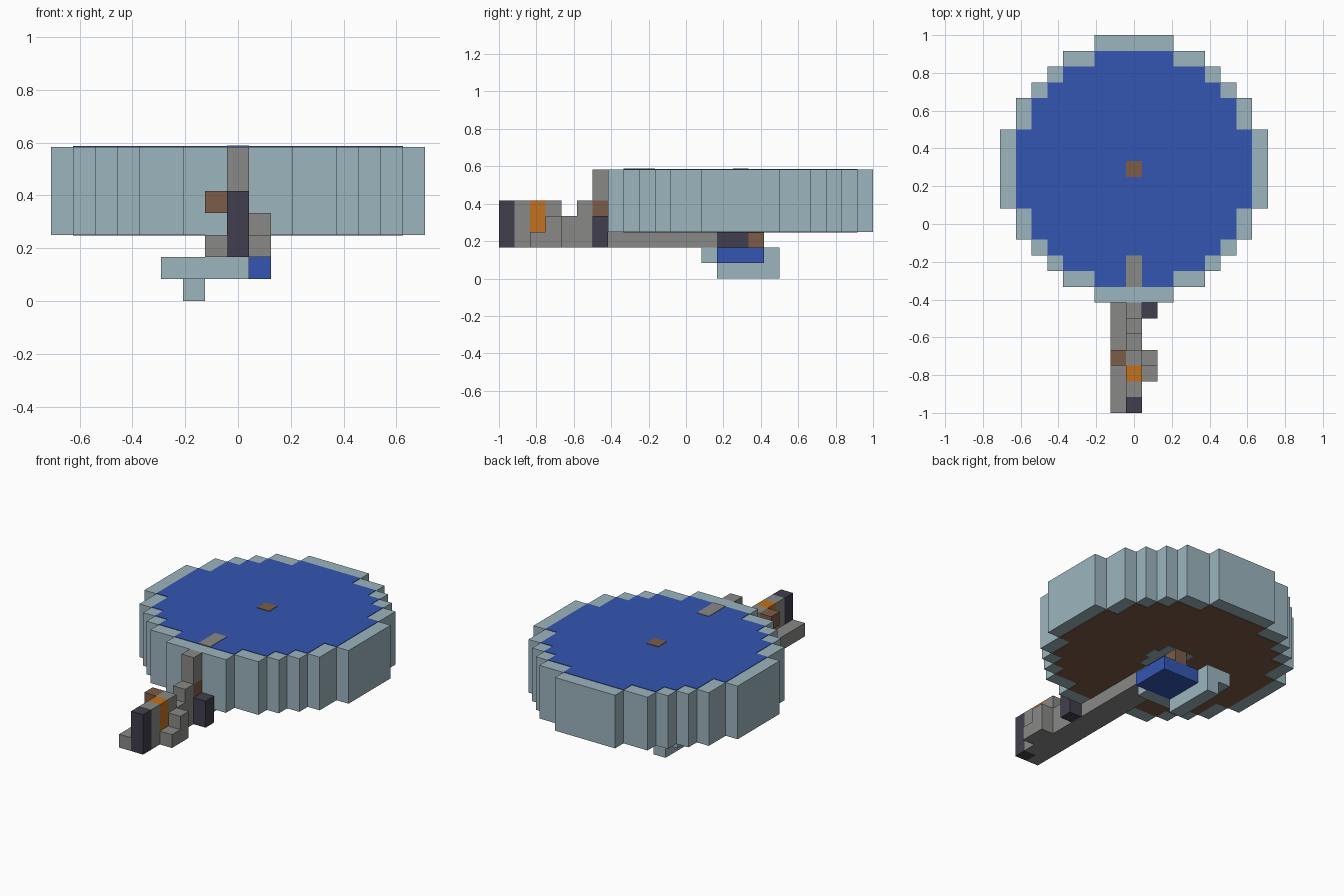
import bpy
import bmesh

cube = bpy.data.objects.get("Cube")
if cube:
    bpy.data.objects.remove(cube, do_unlink=True)

UNIT = 1 / 12          # edge of one block
CENTRE_ROW = 15        # block row at the middle of the drum
PLATE = 0.003          # thickness of painted plates


def make_material(name, rgb):
    """Flat material from display colour, converted to linear."""
    linear = [((c / 255 + 0.055) / 1.055) ** 2.4 for c in rgb]
    mat = bpy.data.materials.new(name)
    mat.use_nodes = True
    mat.diffuse_color = (*linear, 1)
    shader = mat.node_tree.nodes["Principled BSDF"]
    shader.inputs["Base Color"].default_value = (*linear, 1)
    shader.inputs["Roughness"].default_value = 0.9
    return mat


teal = make_material("pale teal", (156, 181, 190))
blue = make_material("water blue", (52, 86, 178))
grey = make_material("stone grey", (137, 137, 135))
dark = make_material("dark slate", (64, 63, 77))
brown = make_material("wood brown", (124, 92, 70))
orange = make_material("orange", (193, 113, 32))


def prism(name, mat, outline, bottom, top):
    """Extrude a flat outline (scene units) from bottom to top."""
    bm = bmesh.new()
    face = bm.faces.new([bm.verts.new((x, y, bottom)) for x, y in outline])
    result = bmesh.ops.extrude_face_region(bm, geom=[face])
    for item in result["geom"]:
        if isinstance(item, bmesh.types.BMVert):
            item.co.z = top
    bmesh.ops.recalc_face_normals(bm, faces=bm.faces[:])
    mesh = bpy.data.meshes.new(name)
    bm.to_mesh(mesh)
    bm.free()
    mesh.materials.append(mat)
    obj = bpy.data.objects.new(name, mesh)
    bpy.context.collection.objects.link(obj)
    return obj


def block(name, mat, x, y, z):
    """Box over inclusive block ranges: x from the middle, y from the front, z from the floor."""
    left, right = (x[0] - 0.5) * UNIT, (x[-1] + 0.5) * UNIT
    front, back = y[0] * UNIT - 1, (y[-1] + 1) * UNIT - 1
    outline = [(left, front), (right, front), (right, back), (left, back)]
    return prism(name, mat, outline, z[0] * UNIT, (z[-1] + 1) * UNIT)


def stepped_outline(half_widths):
    """Symmetric stepped disc from half widths listed from the middle row outwards."""
    quarter = []
    for d, w in enumerate(half_widths):
        if d == 0 or w != half_widths[d - 1]:
            if d:
                quarter.append((w, d - 0.5))
        if d == len(half_widths) - 1 or half_widths[d + 1] != w:
            quarter.append((w, d + 0.5))
    upper = quarter + [(-x, y) for x, y in reversed(quarter)]
    full = upper + [(-x, -y) for x, y in upper]
    middle = (CENTRE_ROW + 0.5) * UNIT - 1
    return [(x * UNIT, y * UNIT + middle) for x, y in full]


# Drum: round stepped tub with water on top and a wooden base
outer = [8.5, 8.5, 8.5, 7.5, 7.5, 6.5, 5.5, 4.5, 2.5]
inner = [min(outer[d + 1], outer[d] - 1) for d in range(len(outer) - 1)]
drum_bottom, drum_top = 3 * UNIT, 7 * UNIT
prism("drum_wall", teal, stepped_outline(outer), drum_bottom, drum_top)
prism("water_surface", blue, stepped_outline(inner), drum_top, drum_top + PLATE)
prism("drum_base", brown, stepped_outline(inner), drum_bottom - PLATE, drum_bottom)

# Small patches on the drum top and base
prism("centre_peg", brown, stepped_outline([0.5]), drum_top, drum_top + 2 * PLATE)
prism("base_patch", teal, stepped_outline([1.5, 1.1]),
      drum_bottom - 2 * PLATE, drum_bottom)
strip_front, strip_back = 8 * UNIT - 1, 10 * UNIT - 1
half = UNIT / 2
prism("water_strip", grey, [(-half, strip_front), (half, strip_front),
                            (half, strip_back), (-half, strip_back)],
      drum_top, drum_top + 2 * PLATE)

# Long handle bar running under the drum
block("handle_bar", grey, [0], [1, 13], [2])
block("handle_bar_side", grey, [-1], [0, 13], [2])

# Front end of the handle
block("front_cap", dark, [0], [0], [2, 4])
block("grip_front", grey, [0], [1], [3, 4])
block("grip_band", orange, [0], [2], [3, 4])
block("grip_rear", grey, [0], [3], [3, 4])
block("grip_saddle", grey, [0], [4], [3])
block("grip_step", grey, [0], [5], [3, 4])
block("side_knob", brown, [-1], [3], [4])
block("side_foot", grey, [1], [2, 3], [2])
block("side_lug", grey, [1], [3], [3])

# Upright against the drum wall
block("upright_base", grey, [0], [6], [3])
block("upright_joint", brown, [0], [6], [4])
block("upright_post", grey, [0], [6], [5, 6])
block("side_latch", dark, [1], [6], [2, 3])

# Hub and hook under the drum
block("axle_block", dark, [0], [14, 15], [2])
block("axle_peg", brown, [0], [16], [2])
block("hub", blue, [-1, 1], [14, 16], [1])
block("hook_front", teal, [-1, 0], [13], [1])
block("hook_side", teal, [-3, -2], [13, 17], [1])
block("hook_foot", teal, [-2], [14, 17], [0])
